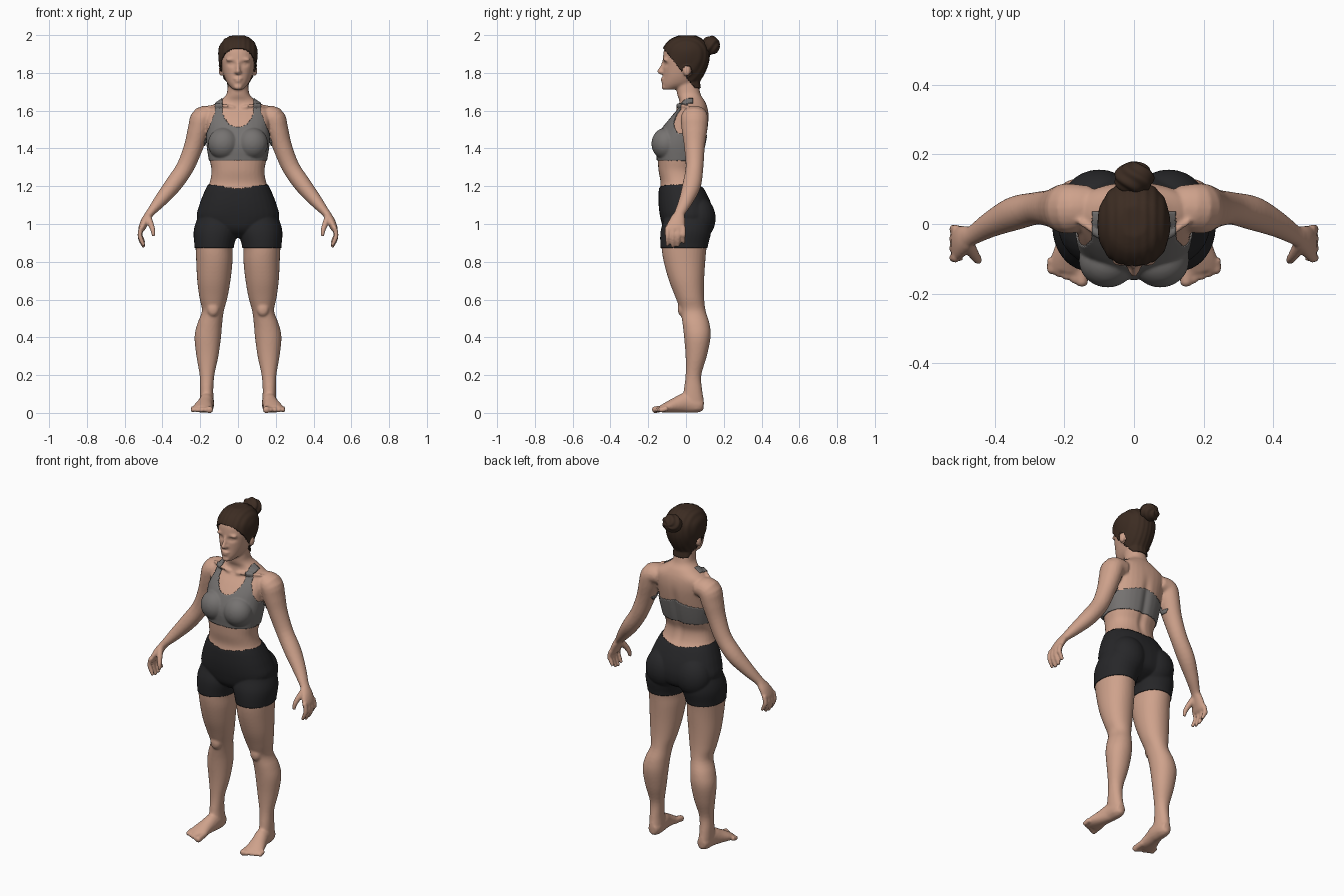
import bpy
import bmesh
from math import sin, cos, pi, exp, copysign, atan2
from mathutils import Vector, Matrix

cube = bpy.data.objects.get("Cube")
if cube:
    bpy.data.objects.remove(cube, do_unlink=True)


def material(name, colour):
    mat = bpy.data.materials.new(name)
    mat.use_nodes = True
    mat.diffuse_color = (*colour, 1)
    bsdf = next(n for n in mat.node_tree.nodes if n.type == 'BSDF_PRINCIPLED')
    bsdf.inputs["Base Color"].default_value = (*colour, 1)
    bsdf.inputs["Roughness"].default_value = 0.7
    return mat


skin = material("skin", (0.62, 0.36, 0.26))
grey_cloth = material("grey cloth", (0.18, 0.17, 0.165))
black_cloth = material("black cloth", (0.02, 0.02, 0.022))
brown_hair = material("brown hair", (0.045, 0.025, 0.016))


def make_object(name, bm, mat):
    mesh = bpy.data.meshes.new(name)
    bm.to_mesh(mesh)
    bm.free()
    mesh.materials.append(mat)
    mesh.shade_smooth()
    obj = bpy.data.objects.new(name, mesh)
    bpy.context.collection.objects.link(obj)
    return obj


def refine(rows, steps=4):
    """Catmull-Rom interpolation between rows of numbers."""
    out = []
    last = len(rows) - 1
    for i in range(last):
        a, b, c, d = (rows[max(0, min(last, i + k))] for k in (-1, 0, 1, 2))
        for k in range(steps):
            t = k / steps
            out.append([q + 0.5 * t * (r - p + t * (2 * p - 5 * q + 4 * r - s
                        + t * (3 * (q - r) + s - p)))
                        for p, q, r, s in zip(a, b, c, d)])
    return out + [list(rows[-1])]


def bridge(bm, rings, side):
    """Skin a stack of equal rings and close both ends."""
    loops = [[bm.verts.new((p[0] * side, p[1], p[2])) for p in ring] for ring in rings]
    for low, high in zip(loops, loops[1:]):
        for i in range(len(low)):
            j = (i + 1) % len(low)
            bm.faces.new((low[i], low[j], high[j], high[i]))
    bm.faces.new(loops[0])
    bm.faces.new(loops[-1])


def loft(bm, rows, side=1, power=2.3, count=32):
    """Level rings given as height, centre x, half width, front y, back y."""
    rings = []
    for z, cx, w, front, back in refine(rows):
        ring = []
        for k in range(count):
            c, s = cos(2 * pi * k / count), sin(2 * pi * k / count)
            ring.append((cx + w * copysign(abs(c) ** (2 / power), c),
                         (front + back) / 2
                         + (back - front) / 2 * copysign(abs(s) ** (2 / power), s), z))
        rings.append(ring)
    bridge(bm, rings, side)


def tube(bm, rows, side=1, axis=(0, 1, 0), count=20):
    """Limb along a path given as x, y, z, radius along axis, other radius."""
    rows = refine(rows)
    points = [Vector(r[:3]) for r in rows]
    rings = []
    for i, (p, row) in enumerate(zip(points, rows)):
        t = (points[min(i + 1, len(points) - 1)] - points[max(i - 1, 0)]).normalized()
        u = Vector(axis)
        u = (u - t * u.dot(t)).normalized()
        v = t.cross(u)
        rings.append([p + u * row[3] * cos(2 * pi * k / count)
                      + v * row[4] * sin(2 * pi * k / count) for k in range(count)])
    bridge(bm, rings, side)


def blob(bm, centre, radii, side=1):
    place = Matrix.Translation((centre[0] * side, centre[1], centre[2]))
    bmesh.ops.create_uvsphere(bm, u_segments=24, v_segments=16, radius=1,
                              matrix=place @ Matrix.Diagonal((*radii, 1)))


body_bm = bmesh.new()
# Torso and neck
loft(body_bm, [
    (.93, 0, .05, -.06, .04), (.97, 0, .15, -.11, .12), (1.03, 0, .212, -.13, .14),
    (1.1, 0, .2, -.14, .13), (1.17, 0, .173, -.14, .1), (1.22, 0, .15, -.135, .07),
    (1.28, 0, .14, -.145, .06), (1.34, 0, .15, -.15, .08), (1.42, 0, .162, -.155, .1),
    (1.5, 0, .165, -.125, .115), (1.56, 0, .17, -.085, .12), (1.61, 0, .16, -.045, .115),
    (1.65, 0, .1, -.035, .1), (1.68, 0, .065, -.045, .08), (1.72, 0, .055, -.05, .07),
    (1.8, 0, .05, -.05, .06)])
# Head
loft(body_bm, [
    (1.712, 0, .025, -.118, -.06), (1.74, 0, .053, -.125, .045), (1.78, 0, .073, -.122, .08),
    (1.83, 0, .087, -.122, .105), (1.88, 0, .096, -.122, .117), (1.93, 0, .094, -.113, .113),
    (1.97, 0, .07, -.08, .085), (1.99, 0, .035, -.035, .05)], power=2.15)
# Nose and lips
tube(body_bm, [(0, -.118, 1.862, .008, .008), (0, -.13, 1.83, .009, .009),
               (0, -.141, 1.808, .012, .011), (0, -.13, 1.797, .01, .008)], axis=(1, 0, 0))
blob(body_bm, (0, -.122, 1.769), (.024, .012, .007))
blob(body_bm, (0, -.121, 1.757), (.02, .012, .008))
blob(body_bm, (0, -.118, 1.725), (.022, .012, .014))

for side in (1, -1):
    # Face details and ears
    blob(body_bm, (.013, -.126, 1.804), (.009, .01, .008), side)
    blob(body_bm, (.036, -.108, 1.87), (.03, .014, .009), side)
    blob(body_bm, (.088, .004, 1.812), (.014, .02, .03), side)
    # Chest, seat, kneecap and collar bone
    blob(body_bm, (.076, -.105, 1.425), (.078, .073, .08), side)
    blob(body_bm, (.1, .065, 1.03), (.1, .087, .11), side)
    blob(body_bm, (.132, -.022, .55), (.032, .022, .04), side)
    tube(body_bm, [(.02, -.042, 1.615, .009, .009), (.08, -.04, 1.628, .008, .008),
                   (.16, .01, 1.62, .009, .009)], side)
    # Leg
    loft(body_bm, [
        (.02, .163, .032, .01, .093), (.06, .164, .036, -.02, .095),
        (.12, .166, .035, -.012, .086), (.2, .164, .039, -.002, .081),
        (.3, .162, .058, -.002, .11), (.4, .16, .07, -.01, .13), (.47, .15, .066, -.018, .125),
        (.54, .133, .058, -.03, .104), (.61, .13, .074, -.055, .096),
        (.7, .128, .088, -.09, .096), (.8, .125, .096, -.118, .102),
        (.88, .126, .099, -.13, .11), (.96, .118, .112, -.13, .128),
        (1.03, .11, .1, -.11, .12), (1.1, .1, .08, -.1, .08)], side, power=2.1)
    # Foot and toes
    tube(body_bm, [(.163, .09, .04, .025, .03), (.163, .06, .044, .036, .044),
                   (.166, 0, .053, .039, .053), (.176, -.05, .042, .043, .042),
                   (.186, -.1, .029, .052, .029), (.19, -.135, .02, .048, .018)],
         side, axis=(1, 0, 0))
    for i in range(5):
        r = .013 if i else .018
        x, tip = .15 + .022 * i, -.17 + .009 * i
        tube(body_bm, [(x, -.1, .025, r, r), (x, tip + .02, .019, r, r),
                       (x, tip, .015, r, r), (x, tip - .009, .012, r / 2, r / 2)],
             side, axis=(1, 0, 0))
    # Arm
    tube(body_bm, [
        (.12, .05, 1.57, .06, .05), (.185, .045, 1.562, .072, .062),
        (.208, .045, 1.5, .068, .058), (.235, .045, 1.41, .055, .051),
        (.28, .045, 1.3, .047, .047), (.345, .03, 1.205, .049, .045),
        (.41, 0, 1.125, .038, .035), (.46, -.03, 1.065, .029, .023),
        (.475, -.037, 1.045, .03, .022)], side)
    # Palm, fingers and thumb
    tube(body_bm, [(.465, -.032, 1.06, .026, .02), (.49, -.045, 1.02, .041, .022),
                   (.508, -.056, .98, .05, .019), (.513, -.057, .963, .046, .014)], side)
    for i, drop in enumerate((.008, 0, .004, .022)):
        y = -.098 + .028 * i
        tube(body_bm, [(.51, y, .985, .013, .013), (.52, y, .945, .0125, .0125),
                       (.513, y, .91 + drop, .012, .012),
                       (.497, y, .876 + drop, .009, .009)], side)
    tube(body_bm, [(.478, -.055, 1.04, .02, .018), (.462, -.085, 1.0, .016, .016),
                   (.45, -.102, .965, .013, .013), (.447, -.107, .935, .009, .009)], side)

# Fuse the parts into one smooth skin
bmesh.ops.recalc_face_normals(body_bm, faces=body_bm.faces)
body = make_object("body", body_bm, skin)
fuse = body.modifiers.new("fuse", 'REMESH')
fuse.mode = 'VOXEL'
fuse.voxel_size = 0.0065
soften = body.modifiers.new("soften", 'SMOOTH')
soften.factor = 0.5
soften.iterations = 4
bpy.context.view_layer.update()
fused = bpy.data.meshes.new_from_object(
    body.evaluated_get(bpy.context.evaluated_depsgraph_get()))
body.modifiers.clear()
body.data = fused
# Eye sockets, spine furrow and flat soles
for v in fused.vertices:
    x, y, z = v.co
    if y < -.05 and z > 1.7:
        d = ((abs(x) - .035) / .02) ** 2 + ((z - 1.847) / .012) ** 2
        v.co.y += .012 * exp(-d)
        v.co.y -= .006 * exp(-3 * d)
    if y > .02 and 1.1 < z < 1.65:
        v.co.y -= .01 * exp(-(x / .02) ** 2 - ((z - 1.37) / .16) ** 4)
    v.co.z = max(z, 0)
fused.shade_smooth()


def in_shorts(x, y, z):
    return abs(x) < .26 and .875 < z < 1.185 + .15 * abs(x)


def in_top(x, y, z):
    x = abs(x)
    if z < 1.338 or x > max(.118, min(.18, .178 - .4 * (z - 1.44))):
        return False
    if y > .035:
        return z < 1.475 - .25 * x
    neckline = (x / .083) ** 2 + (min(0, z - 1.61) / .1) ** 2 < 1
    return not neckline and z < 1.7


def in_hair(x, y, z):
    ear = ((abs(x) - .088) / .019) ** 2 + ((y - .004) / .023) ** 2 + ((z - 1.808) / .032) ** 2
    return z > max(1.718, 1.925 - 1.3 * (y + .11)) and ear > 1


def cover(name, rule, mat, lift, strands=0):
    """Raise a thin shell from the part of the skin chosen by the rule."""
    bm = bmesh.new()
    bm.from_mesh(fused)
    bm.normal_update()
    unwanted = [f for f in bm.faces if not rule(*f.calc_center_median())]
    for v in bm.verts:
        v.co += v.normal * (lift + strands * sin(v.co.x * 260))
    bmesh.ops.delete(bm, geom=unwanted, context='FACES')
    shell = make_object(name, bm, mat).modifiers.new("thickness", 'SOLIDIFY')
    shell.thickness = lift + 0.002
    shell.offset = -1


cover("shorts", in_shorts, black_cloth, 0.005)
cover("sports_top", in_top, grey_cloth, 0.005)
cover("hair", in_hair, brown_hair, 0.008, 0.0012)

# Hair bun with twisted grooves
bun = bmesh.new()
bmesh.ops.create_uvsphere(bun, u_segments=64, v_segments=40, radius=1)
for v in bun.verts:
    twist = 1 + .05 * sin(5 * atan2(v.co.x, v.co.z) + 7 * v.co.y)
    v.co = Vector((v.co.x * .056, v.co.y * .046, v.co.z * .049)) * twist
    v.co += Vector((0, .132, 1.946))
make_object("hair_bun", bun, brown_hair)
